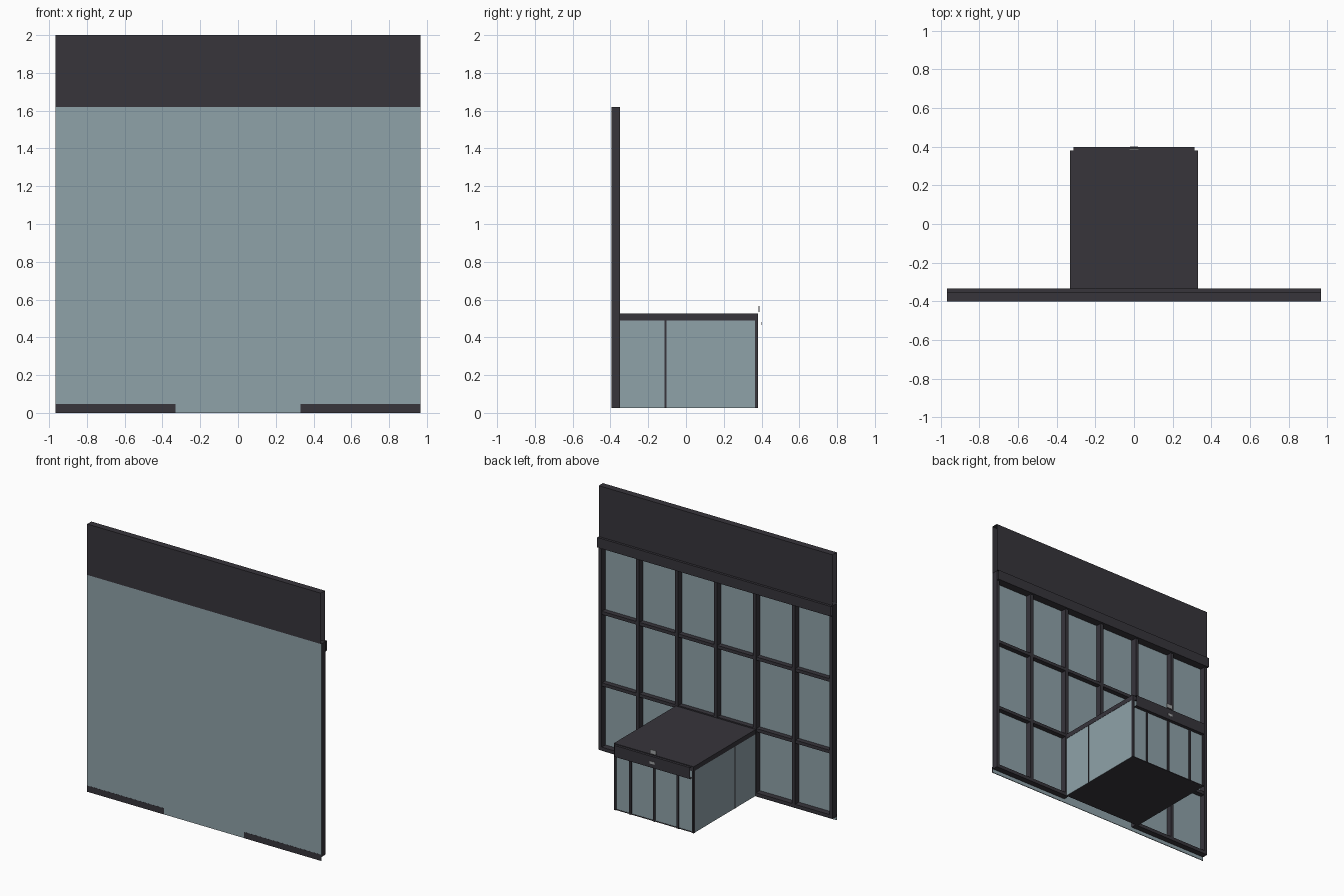
import bpy, bmesh

if "Cube" in bpy.data.objects:
    bpy.data.objects.remove(bpy.data.objects["Cube"])


def material(name, rgb):
    m = bpy.data.materials.new(name)
    m.diffuse_color = (*rgb, 1)
    m.use_nodes = True
    m.node_tree.nodes["Principled BSDF"].inputs["Base Color"].default_value = m.diffuse_color
    return m


DARK = material("dark_metal", (0.038, 0.035, 0.044))
GLASS = material("blue_grey_glass", (0.275, 0.361, 0.397))
GREY = material("light_grey", (0.35, 0.36, 0.37))


def box(name, x, y, z, mat, open_ends=False):
    """Box from (min, max) ranges; open_ends leaves out the two x faces."""
    bm = bmesh.new()
    bmesh.ops.create_cube(bm, size=1)
    for v in bm.verts:
        v.co = [r[0] + (c + 0.5) * (r[1] - r[0]) for c, r in zip(v.co, (x, y, z))]
    if open_ends:
        ends = [f for f in bm.faces if abs(f.normal.x) > 0.9]
        bmesh.ops.delete(bm, geom=ends, context='FACES_ONLY')
    me = bpy.data.meshes.new(name)
    bm.to_mesh(me)
    bm.free()
    me.materials.append(mat)
    ob = bpy.data.objects.new(name, me)
    bpy.context.collection.objects.link(ob)
    return ob


W = 0.967            # half width of the wall
V = 0.33             # half width of the entrance box
FR = (-0.394, -0.35)  # depth of the wall frame
Z0 = 0.027           # underside of the frames

# Wall: glass sheet, fascia above, header beam
box("wall_glass", (-W, W), (-0.4, -0.395), (0, 1.62), GLASS, True)
box("fascia", (-W, W), (-0.4, -0.351), (1.62, 2.0), DARK, True)
box("wall_header", (-W, W), (-0.394, -0.333), (1.545, 1.62), DARK, True)

# Wall mullions, the middle one stopping at the entrance roof
for i in range(-3, 4):
    x = max(-W + 0.0125, min(W - 0.0125, i * W / 3))
    z = 0.5 if i == 0 else Z0
    box("wall_mullion", (x - 0.0125, x + 0.0125), FR, (z, 1.62), DARK)

# Wall transoms
for z in (0.52, 1.055):
    box("wall_transom", (-W, W), (-0.39, -0.353), (z - 0.012, z + 0.012), DARK)

# Base rails and front skirting on each side of the entrance
for s in (-1, 1):
    xr = tuple(sorted((s * V, s * W)))
    box("base_rail", xr, FR, (Z0, 0.053), DARK)
    box("front_skirting", xr, (-0.401, -0.3995), (0, 0.046), DARK, True)

# Entrance box: roof, floor, header
box("entrance_roof", (-V, V), (-0.35, 0.38), (0.49, 0.525), DARK)
box("entrance_floor", (-V + 0.004, V - 0.004), (-0.35, 0.375), (Z0, 0.033), DARK)
box("entrance_header", (-0.313, 0.313), (0.37, 0.398), (0.435, 0.52), DARK, True)

# Entrance sides: glass, divider, corner posts
for s in (-1, 1):
    def side(a, b):
        return tuple(sorted((s * a, s * b)))
    box("side_glass", side(V - 0.006, V - 0.002), (-0.35, 0.368), (Z0, 0.49), GLASS)
    box("side_divider", side(V - 0.01, V), (-0.113, -0.103), (Z0, 0.49), DARK)
    box("corner_post", side(V - 0.016, V), (0.364, 0.38), (Z0, 0.49), DARK)

# Entrance doors: glass and stiles
box("door_glass", (-V + 0.016, V - 0.016), (0.368, 0.372), (Z0, 0.49), GLASS)
for x in (-0.196, 0, 0.196):
    box("door_stile", (x - 0.008, x + 0.008), (0.366, 0.38), (Z0, 0.45), DARK)

# Plain plates over the doors
box("upper_plate", (-0.025, 0.025), (0.384, 0.39), (0.533, 0.565), GREY)
box("lower_plate", (-0.02, 0.02), (0.397, 0.4), (0.464, 0.482), GREY)
